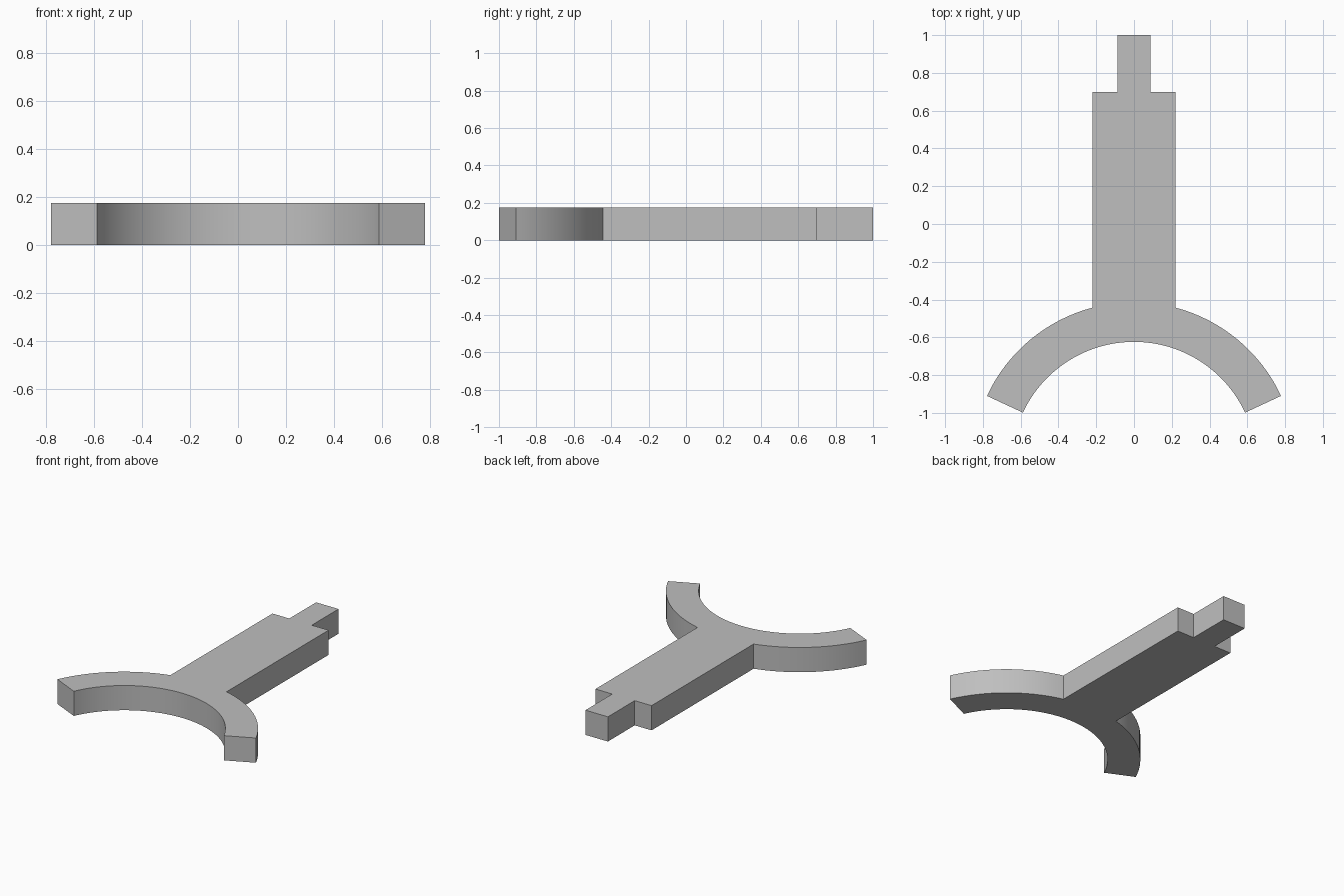
import bpy, bmesh
from math import cos, sin, radians, asin, sqrt

cube = bpy.data.objects.get("Cube")
if cube:
    bpy.data.objects.remove(cube, do_unlink=True)

HEIGHT = 0.175
CENTRE_Y = -1.273
R_IN, R_OUT = 0.649, 0.859
END = 25           # angle of the fork tips above the x axis, degrees
HALF_BODY, HALF_TIP = 0.22, 0.088
SHOULDER_Y, TIP_Y = 0.70, 1.0
STEPS = 32

grey = bpy.data.materials.new("plain grey")
grey.use_nodes = True
colour = (0.52, 0.52, 0.52, 1)
grey.diffuse_color = colour
grey.node_tree.nodes["Principled BSDF"].inputs["Base Color"].default_value = colour


def arc(radius, start, stop, steps):
    """Points along an arc about the fork centre."""
    angles = [start + (stop - start) * i / steps for i in range(steps + 1)]
    return [(radius * cos(a), CENTRE_Y + radius * sin(a)) for a in angles]


# Right half of the outline: outer fork arc, shank, then narrow tip
join_angle = radians(90) - asin(HALF_BODY / R_OUT)
half = arc(R_OUT, radians(END), join_angle, STEPS // 2)
half += [(HALF_BODY, SHOULDER_Y), (HALF_TIP, SHOULDER_Y), (HALF_TIP, TIP_Y)]
mirrored = [(-x, y) for x, y in reversed(half)]
inner = arc(R_IN, radians(180 - END), radians(END), STEPS * 2)
outline = half + mirrored + inner

# Extrude the outline into a flat plate
bm = bmesh.new()
base = bm.faces.new([bm.verts.new((x, y, 0)) for x, y in outline])
top = bmesh.ops.extrude_face_region(bm, geom=[base], use_keep_orig=True)
bmesh.ops.translate(bm, vec=(0, 0, HEIGHT),
                    verts=[g for g in top["geom"] if isinstance(g, bmesh.types.BMVert)])
bmesh.ops.recalc_face_normals(bm, faces=bm.faces)
mesh = bpy.data.meshes.new("forked_plate")
bm.to_mesh(mesh)
bm.free()
mesh.materials.append(grey)

plate = bpy.data.objects.new("forked_plate", mesh)
bpy.context.collection.objects.link(plate)
bpy.context.view_layer.objects.active = plate
plate.select_set(True)
bpy.ops.object.shade_smooth_by_angle(angle=radians(20))
